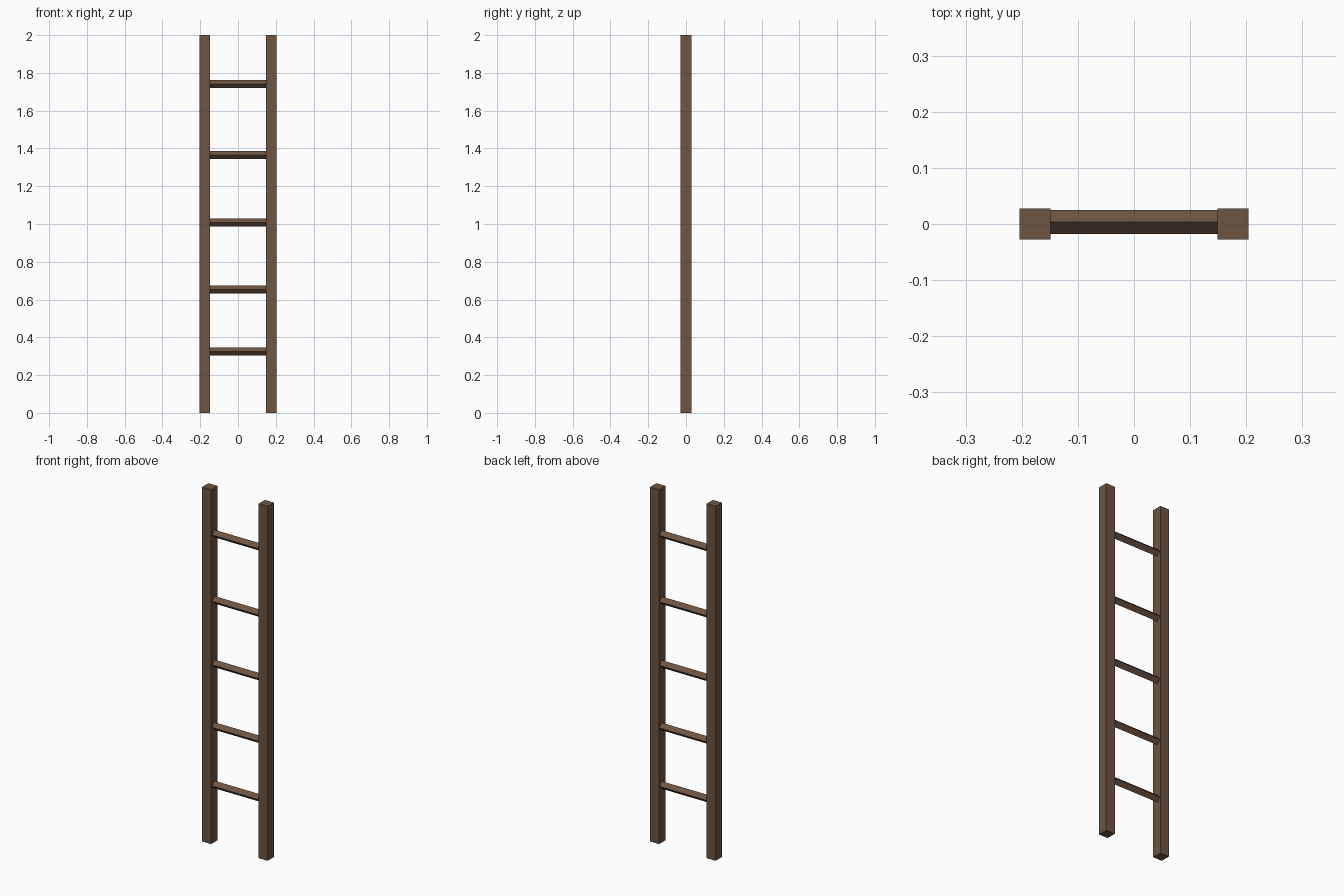
import bpy
from math import pi

if "Cube" in bpy.data.objects:
    bpy.data.objects.remove(bpy.data.objects["Cube"])

wood = bpy.data.materials.new("brown_wood")
wood.diffuse_color = (0.155, 0.092, 0.055, 1)
wood.use_nodes = True
wood.node_tree.nodes["Principled BSDF"].inputs["Base Color"].default_value = wood.diffuse_color


def finish(name):
    ob = bpy.context.object
    ob.name = name
    bpy.ops.object.transform_apply(location=False, rotation=True, scale=True)
    ob.data.materials.append(wood)
    return ob


# Two square upright rails
for side, x in (("left", -0.1765), ("right", 0.1765)):
    bpy.ops.mesh.primitive_cube_add(size=1, location=(x, 0, 1))
    bpy.context.object.scale = (0.056, 0.056, 2)
    finish(side + "_rail")

# Five four-sided rungs set edge-up, unevenly spaced, slightly behind centre
for i, z in enumerate((0.324, 0.654, 1.007, 1.366, 1.74)):
    bpy.ops.mesh.primitive_cylinder_add(vertices=4, radius=0.0213, depth=0.3,
                                        location=(0, 0.0035, z),
                                        rotation=(0, pi / 2, 0))
    finish(f"rung_{i + 1}")
